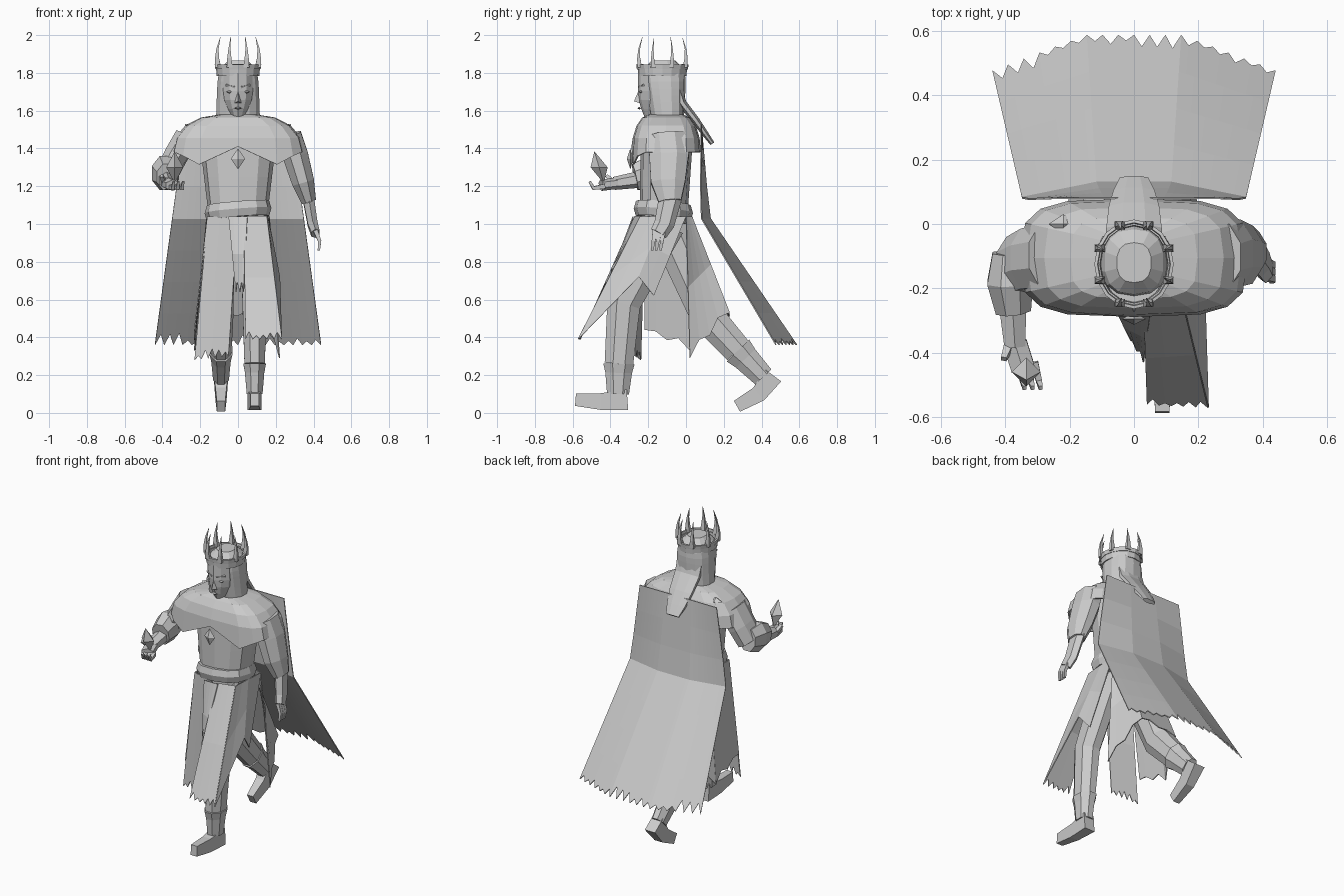
import bpy, bmesh, random
from math import sin, cos, pi, tau, copysign
from mathutils import Vector

random.seed(4)
if "Cube" in bpy.data.objects:
    bpy.data.objects.remove(bpy.data.objects["Cube"], do_unlink=True)

shade = (.6, .6, .6, 1)
grey = bpy.data.materials.new("plain grey")
grey.use_nodes = True
grey.diffuse_color = shade
grey.node_tree.nodes["Principled BSDF"].inputs["Base Color"].default_value = shade


def make(name, verts, faces, thickness=0):
    mesh = bpy.data.meshes.new(name)
    mesh.from_pydata([tuple(v) for v in verts], [], faces)
    mesh.materials.append(grey)
    bm = bmesh.new()
    bm.from_mesh(mesh)
    bmesh.ops.recalc_face_normals(bm, faces=bm.faces)
    bm.to_mesh(mesh)
    bm.free()
    part = bpy.data.objects.new(name, mesh)
    bpy.context.collection.objects.link(part)
    if thickness:
        solidify = part.modifiers.new("thickness", "SOLIDIFY")
        solidify.thickness = thickness
        solidify.offset = 0
    return part


def bridge(name, rings, thickness=0):
    """Skin over rings; ends are closed unless it is a thin shell."""
    count = len(rings[0])
    total = count * len(rings)
    faces = [(start + j, start + (j + 1) % count,
              start + count + (j + 1) % count, start + count + j)
             for start in range(0, total - count, count) for j in range(count)]
    if not thickness:
        faces += [tuple(range(count)), tuple(range(total - count, total))]
    return make(name, [v for ring in rings for v in ring], faces, thickness)


def oval(centre_y, z, width, depth, sides, square):
    """Level ring starting at the front, boxier for a smaller square value."""
    ring = []
    for k in range(sides):
        c, s = round(sin(tau * k / sides), 5), round(-cos(tau * k / sides), 5)
        ring.append(Vector((copysign(abs(c) ** square, c) * width,
                            centre_y + copysign(abs(s) ** square, s) * depth, z)))
    return ring


def loft(name, bottom, top, rule, steps=4, sides=12, square=.8, thickness=0):
    """Stack of ovals; rule(t) gives centre, half width and half depth."""
    rings = []
    for i in range(steps + 1):
        t = i / steps
        centre_y, width, depth = rule(t)
        rings.append(oval(centre_y, bottom + (top - bottom) * t, width, depth, sides, square))
    return bridge(name, rings, thickness)


def limb(name, path, wide, deep, taper=1, bulge=0, sides=8):
    """Tapered tube along a path, with flats at the given half sizes."""
    points = [Vector(p) for p in path]
    last = len(points) - 1
    rings = []
    for i, point in enumerate(points):
        t = i / last
        size = (1 + (taper - 1) * t + bulge * sin(pi * t)) / cos(pi / sides)
        forward = (points[min(i + 1, last)] - points[max(i - 1, 0)]).normalized()
        across = Vector((1, 0, 0))
        across = (across - forward * across.dot(forward)).normalized()
        up = forward.cross(across)
        turns = [tau * (k + .5) / sides for k in range(sides)]
        rings.append([point + size * (across * wide * cos(a) + up * deep * sin(a)) for a in turns])
    return bridge(name, rings)


def cloth(name, rule, rows, cols, tear):
    """Thin sheet from rule(u, v), u across and v down, with a torn hem."""
    grid = [[Vector(rule(j / cols, i / rows)) for j in range(cols + 1)] for i in range(rows + 1)]
    for j in range(1, cols, 2):
        rise = (grid[-2][j] - grid[-1][j]).normalized()
        grid[-1][j] += rise * tear * random.uniform(.3, 1.3)
    width = cols + 1
    faces = [(k, k + 1, k + width + 1, k + width)
             for i in range(rows) for k in range(i * width, i * width + cols)]
    return make(name, [v for row in grid for v in row], faces, .006)


def along(line, u):
    f = u * (len(line) - 1)
    i = min(int(f), len(line) - 2)
    return Vector(line[i]).lerp(Vector(line[i + 1]), f - i)


def panel(name, waist, hem, cols=10, tear=.05):
    return cloth(name, lambda u, v: along(waist, u).lerp(along(hem, u), v), 2, cols, tear)


def gem(name, centre, wide, deep, high, lean=0):
    x, y, z = centre
    ring = [(x + wide, y, z), (x, y + deep, z), (x - wide, y, z), (x, y - deep, z)]
    faces = [(k, (k + 1) % 4, tip) for k in range(4) for tip in (4, 5)]
    return make(name, ring + [(x, y - lean, z + high), (x, y + lean, z - high)], faces)


def fingers(name, knuckle, step, middle, tip):
    for k in range(3):
        root = Vector(knuckle) + k * Vector(step)
        limb(name, [root, root + Vector(middle), root + Vector(tip)], .012, .013, .5, sides=4)


# Head and face
def head_shape(t):
    jaw = sin(min(1, .1 + t * 1.5) * pi / 2)
    return -.15, .02 + .068 * jaw, .06 + .045 * jaw


loft("head", 1.56, 1.8, head_shape, steps=5, square=1)
loft("neck", 1.48, 1.63, lambda t: (-.11, .06, .06), steps=1, sides=8)
make("nose", [(-.018, -.245, 1.64), (.018, -.245, 1.64), (0, -.275, 1.65), (0, -.25, 1.71)],
     [(0, 2, 1), (0, 3, 2), (1, 2, 3), (0, 1, 3)])
gem("mouth", (0, -.247, 1.613), .024, .01, .008)
for side, s in (("right", -1), ("left", 1)):
    gem(side + "_eye", (s * .042, -.238, 1.7), .02, .01, .01)
    limb(side + "_brow", [(s * .015, -.248, 1.725), (s * .065, -.226, 1.735)], .005, .005, sides=4)


# Hair: cap with side locks, and a broad tail behind
def hair_shape(t):
    dome = (1 - (.96 * t) ** 7) ** .5
    return -.1 - .02 * t, (.118 - .01 * t) * dome, (.09 + .035 * t) * dome


loft("hair", 1.57, 1.865, hair_shape, steps=8, sides=14)
limb("hair_tail", [(0, -.06, 1.76), (0, -.02, 1.64), (0, .05, 1.55), (0, .1, 1.48), (0, .14, 1.425)],
     .09, .024, .5, .12)

# Crown band and inward-curving spikes
crown_y, crown_wide, crown_deep = -.125, .115, .13
for name, low, high, scale in (("crown_band", 1.785, 1.83, .94), ("crown_rim", 1.82, 1.845, 1)):
    loft(name, low, high, lambda t: (crown_y, crown_wide * (scale + .03 * t), crown_deep * (scale + .03 * t)),
         steps=1, sides=16, square=1, thickness=.01)
for k in range(8):
    a = tau * (k + .5) / 8
    path = []
    for t in (0, .3, .6, 1):
        reach = 1 + .1 * sin(pi * t) - .12 * t
        path.append((cos(a) * reach * crown_wide, crown_y + sin(a) * reach * crown_deep, 1.83 + .16 * t))
    limb("crown_spike", path, .016, .012, .05, sides=4)

# Torso and tilted sash
loft("torso", 1, 1.5, lambda t: (-.12 + .02 * t, .15 + .06 * t, .125 + .015 * t))
sash = loft("sash", 1.03, 1.11, lambda t: (-.12, .165 + .012 * sin(pi * t), .145 + .012 * sin(pi * t)), steps=2)
for v in sash.data.vertices:
    v.co.z += .08 * (v.co.x - v.co.y - .12)

# Shoulder mantle with a pointed front hem
mantle = []
for i in range(5):
    a = i * pi / 8
    mantle.append(oval(-.105, 1.38 + .195 * cos(a), .1 + .25 * sin(a), .09 + .09 * sin(a), 16, .55))
mantle[-1][0].z += .03
for k in (1, -1):
    mantle[-1][k].z -= .065
    mantle[-1][2 * k].z -= .02
bridge("mantle", mantle, .008)
gem("brooch", (0, -.295, 1.345), .038, .018, .055)
gem("shoulder_patch", (-.22, 0, 1.53), .045, .03, .02)


# Cape swept back below the waist
def cape_shape(u, v):
    across = 1 - 2 * u
    edge = max(0, abs(across) * 1.5 - .5)
    back = .08 + .1 * v + .7 * max(0, v - .42) - edge * .11 * v
    return across * (.28 + .16 * v), back, 1.53 - 1.17 * v


cloth("cape", cape_shape, 7, 36, .06)

# Skirt panels hanging from the waist corners
waist = 1.04
front = (0, -.27, waist)
front_left, front_right = (.15, -.24, waist), (-.16, -.22, waist)
back_left, back_right = (.165, 0, waist), (-.165, 0, waist)
panel("skirt_front_left", [(.03, -.27, waist), front_left], [(.04, -.56, .39), (.23, -.57, .39)], tear=.04)
panel("skirt_side_left", [front_left, back_left],
      [(.23, -.57, .39), (.22, -.25, .72), (.2, -.17, .62)], 4, 0)
panel("skirt_front_right", [front_right, front], [(-.23, -.24, .28), (-.05, -.27, .3)])
panel("skirt_side_right", [back_right, front_right], [(-.23, .02, .33), (-.23, -.22, .44)], 4)
panel("skirt_back", [back_left, (.08, .03, waist), (-.08, .03, waist), back_right],
      [(.22, .02, .29), (.13, .23, .53), (-.13, .23, .5), (-.23, .02, .33)], 12, .03)
panel("loin_strip", [(-.05, -.28, waist), (.05, -.28, waist)], [(-.01, -.36, .64), (.03, -.43, .64)], 4)

# Legs and boots: left strides forward, right pushes off behind
for side, x, hip, knee, shin, ankle, heel, ball, toe in (
        ("left", .088, (-.11, 1), (-.33, .58), (-.355, .26), (-.36, .1), (-.31, .07), (-.45, .06), (-.585, .07)),
        ("right", -.09, (-.1, 1), (.12, .5), (.275, .33), (.41, .19), (.46, .2), (.385, .1), (.27, .035))):
    def joint(place):
        return Vector((x, *place))

    limb(side + "_leg", [joint(hip), joint(knee), joint(shin)], .075, .105, .72)
    limb(side + "_boot", [joint(shin), joint(shin).lerp(joint(ankle), .3), joint(ankle)], .06, .083, .7)
    limb(side + "_foot", [joint(heel), joint(ball), joint(toe)], .037, .055, .6, sides=4)

# Left arm hanging at the side
limb("left_sleeve", [(.27, -.1, 1.47), (.305, -.09, 1.36), (.345, -.095, 1.22), (.375, -.085, 1.12)],
     .065, .1, .6, .2)
limb("left_forearm", [(.37, -.08, 1.15), (.395, -.115, 1), (.41, -.145, .95)], .03, .053, .75, sides=6)
fingers("left_finger", (.41, -.12, .965), (0, -.022, 0), (.022, -.008, -.055), (.018, -.015, -.105))

# Right arm bent forward, presenting a crystal
limb("right_sleeve", [(-.27, -.1, 1.46), (-.33, -.11, 1.36), (-.375, -.13, 1.27)], .065, .1, .9)
limb("right_cuff", [(-.385, -.09, 1.28), (-.385, -.18, 1.27), (-.375, -.27, 1.25)], .055, .07, 1, .3)
limb("right_forearm", [(-.38, -.22, 1.24), (-.37, -.38, 1.215)], .044, .04, .75, sides=6)
limb("right_palm", [(-.37, -.37, 1.215), (-.345, -.45, 1.205)], .037, .026, sides=6)
fingers("right_finger", (-.36, -.43, 1.2), (.025, 0, 0), (.015, -.06, -.01), (.02, -.08, .025))
limb("right_thumb", [(-.39, -.38, 1.22), (-.405, -.42, 1.255)], .014, .014, .6, sides=4)
gem("crystal", (-.335, -.46, 1.3), .045, .045, .085, lean=.025)
